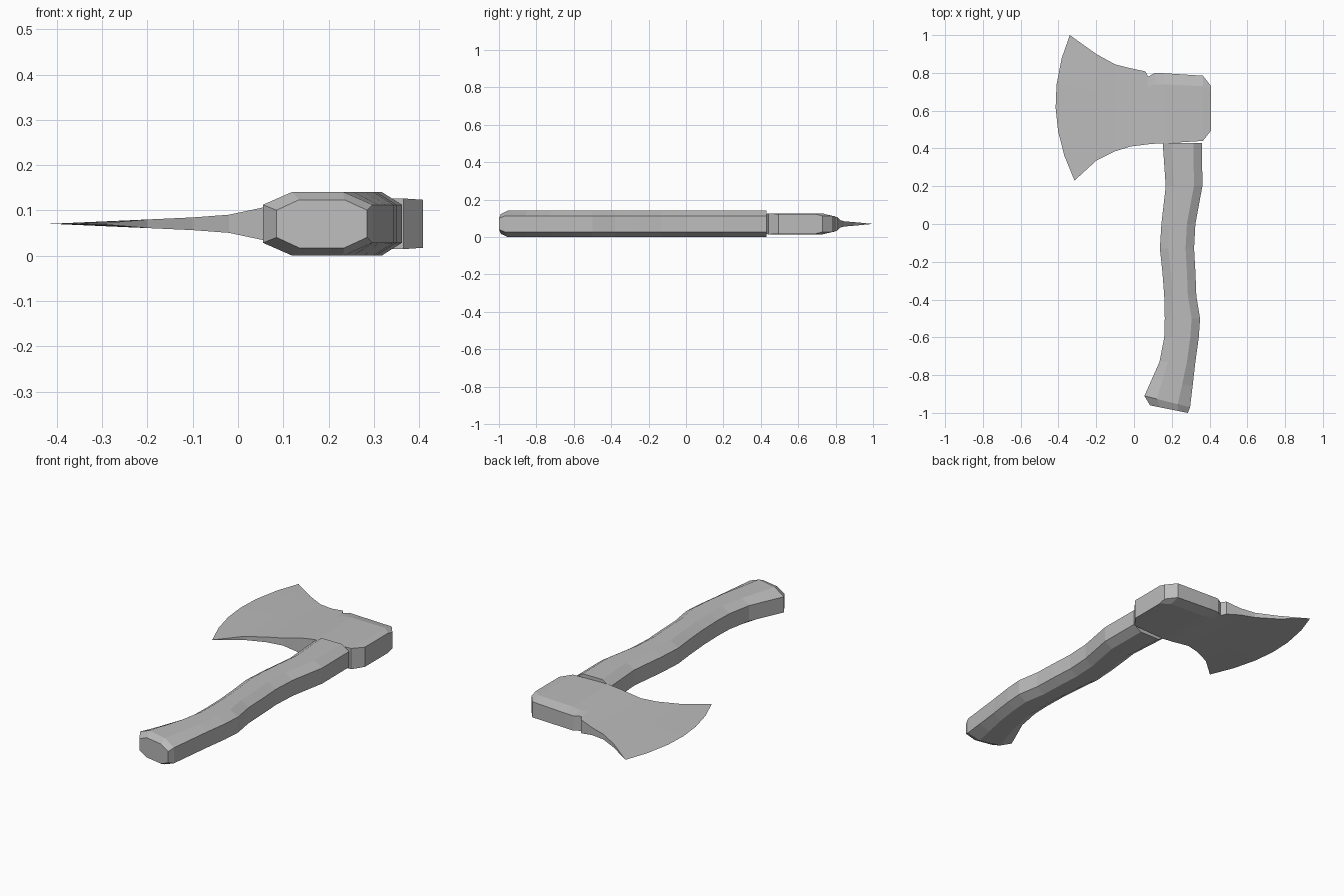
import bpy, bmesh

cube = bpy.data.objects.get("Cube")
if cube:
    bpy.data.objects.remove(cube, do_unlink=True)

MID = 0.0705  # height of the flat symmetry plane

grey = bpy.data.materials.new("plain grey")
grey.use_nodes = True
colour = (0.5, 0.5, 0.5, 1)
grey.diffuse_color = colour
grey.node_tree.nodes["Principled BSDF"].inputs["Base Color"].default_value = colour


def loft(name, rings):
    """Skin closed rings of equal length and cap both ends."""
    bm = bmesh.new()
    rows = [[bm.verts.new(p) for p in ring] for ring in rings]
    n = len(rows[0])
    for a, b in zip(rows, rows[1:]):
        for i in range(n):
            j = (i + 1) % n
            bm.faces.new((a[i], a[j], b[j], b[i]))
    bm.faces.new(rows[0])
    bm.faces.new(rows[-1])
    bmesh.ops.remove_doubles(bm, verts=bm.verts, dist=0.0001)
    bmesh.ops.recalc_face_normals(bm, faces=bm.faces)
    mesh = bpy.data.meshes.new(name)
    bm.to_mesh(mesh)
    bm.free()
    mesh.materials.append(grey)
    obj = bpy.data.objects.new(name, mesh)
    bpy.context.collection.objects.link(obj)
    return obj


# Handle: octagonal sections between a left and a right edge point
def handle_ring(xl, yl, xr, yr, half=MID, side=0.042, bevel=0.045):
    c = bevel / (xr - xl)
    outline = [(0, -side), (c, -half), (1 - c, -half), (1, -side),
               (1, side), (1 - c, half), (c, half), (0, side)]
    return [(xl + (xr - xl) * t, yl + (yr - yl) * t, MID + z) for t, z in outline]


grip = [(0.43, 0.152, 0.36), (0.2, 0.168, 0.362), (0, 0.145, 0.325),
        (-0.13, 0.137, 0.318), (-0.25, 0.15, 0.325), (-0.38, 0.16, 0.33),
        (-0.5, 0.163, 0.35), (-0.6, 0.16, 0.343), (-0.73, 0.135, 0.325)]
rings = [handle_ring(l, y, r, y) for y, l, r in grip]
rings.append(handle_ring(0.095, -0.82, 0.31, -0.86, bevel=0.055))
rings.append(handle_ring(0.055, -0.91, 0.297, -0.97, bevel=0.065))
rings.append(handle_ring(0.085, -0.96, 0.285, -1.0, half=0.053, side=0.03, bevel=0.05))
loft("handle", rings)


# Head: sections across the blade, from cutting edge to poll
ACROSS = (0, 0.17, 0.34, 0.5, 0.66, 0.84, 1)


def head_ring(low, high, bow, half, crest):
    face = []
    for v in ACROSS:
        x = low[0] + (high[0] - low[0]) * v - bow * 4 * v * (1 - v)
        y = low[1] + (high[1] - low[1]) * v
        face.append((x, y, half * (crest if v == 1 else 1)))
    upper = [(x, y, MID + h) for x, y, h in face]
    lower = [(x, y, MID - h) for x, y, h in reversed(face)]
    return upper + lower


rings = [head_ring((-0.315, 0.23), (-0.34, 1.0), 0.0875, 0, 1)]
sections = [(-0.2, 0.335, 0.9, 0.0095, 1), (-0.1, 0.385, 0.845, 0.014, 1),
            (-0.02, 0.41, 0.825, 0.02, 1), (0.06, 0.42, 0.808, 0.037, 1),
            (0.075, 0.422, 0.78, 0.041, 0.95), (0.11, 0.425, 0.8, 0.047, 0.85),
            (0.16, 0.427, 0.798, 0.053, 0.75), (0.365, 0.44, 0.785, 0.056, 0.75),
            (0.408, 0.495, 0.73, 0.053, 0.8)]
for x, y0, y1, half, crest in sections:
    rings.append(head_ring((x, y0), (x, y1), 0, half, crest))
loft("axe_head", rings)
